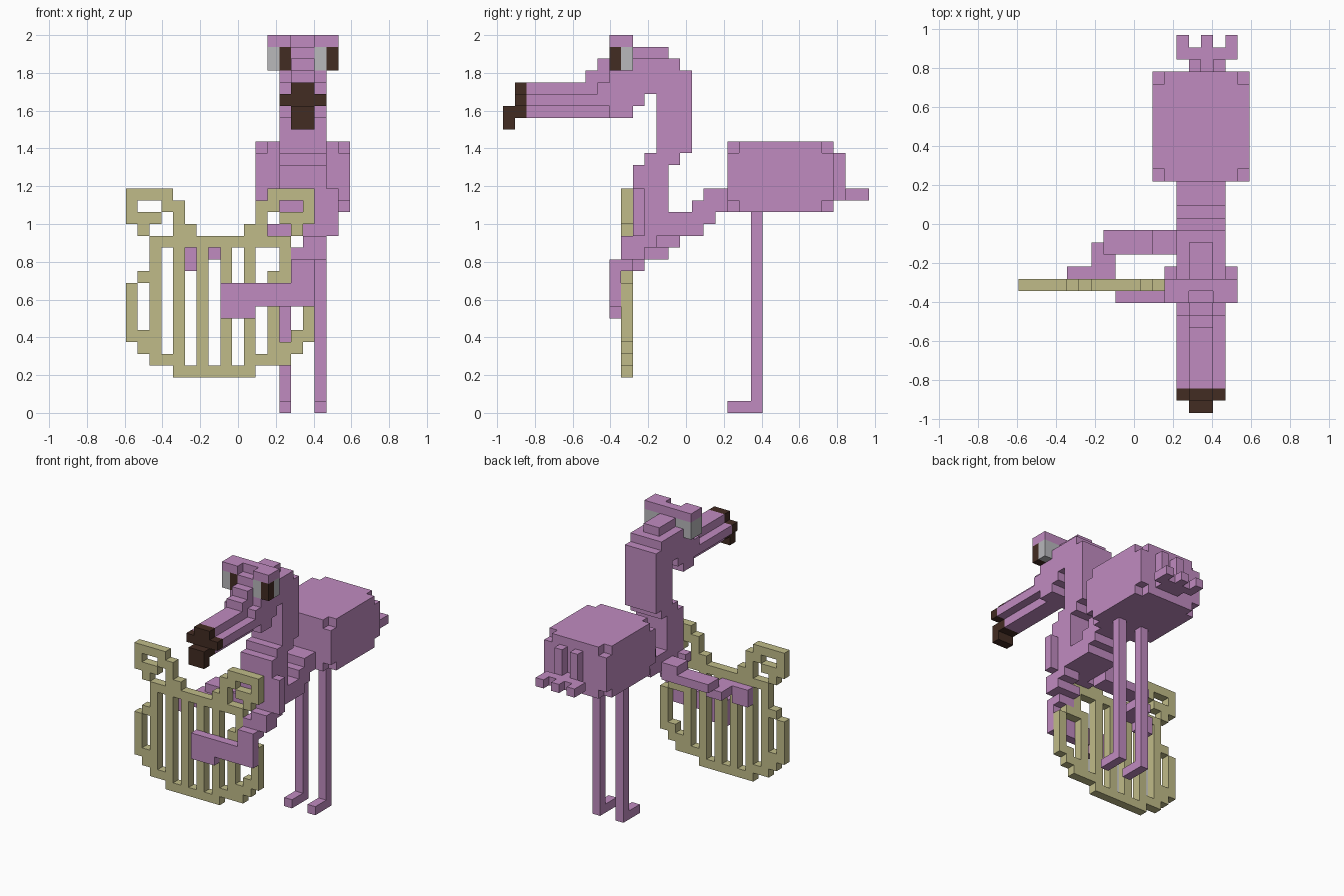
import bpy
import bmesh
from itertools import product
from mathutils import Vector

if "Cube" in bpy.data.objects:
    bpy.data.objects.remove(bpy.data.objects["Cube"], do_unlink=True)

UNIT = 1 / 16                          # edge length of one block
CORNER = Vector((-9.5, -15.5, 0))      # grid origin, in blocks


def material(name, *rgb):
    mat = bpy.data.materials.new(name)
    mat.use_nodes = True
    mat.diffuse_color = (*rgb, 1)
    mat.node_tree.nodes["Principled BSDF"].inputs["Base Color"].default_value = (*rgb, 1)
    return mat


PINK = material("orchid pink", .53, .26, .53)
GOLD = material("pale gold", .53, .5, .25)
DARK = material("dark brown", .055, .025, .016)
GREY = material("eye grey", .48, .48, .5)


def span(value):
    """A single block index, or an inclusive (first, last) pair."""
    first, last = value if isinstance(value, tuple) else (value, value)
    return range(first, last + 1)


def box(x, y, z):
    return set(product(span(x), span(y), span(z)))


def side_profile(rows, first_y, top, x):
    """Extrude a side drawing across x."""
    return {(i, first_y + j, top - k)
            for k, row in enumerate(rows.split())
            for j, mark in enumerate(row) if mark == "#" for i in span(x)}


def front_profile(rows, top, y):
    """One-block-thick plate from a front drawing."""
    return {(i, y, top - k)
            for k, row in enumerate(rows.split())
            for i, mark in enumerate(row) if mark == "#"}


def build(name, mat, *pieces):
    """Skin the union of all blocks, leaving out inner faces."""
    cells = set().union(*pieces)
    bm = bmesh.new()
    for cell in cells:
        for axis, sign in product(range(3), (-1, 1)):
            step = Vector((0, 0, 0))
            step[axis] = sign
            if tuple(int(c + s) for c, s in zip(cell, step)) in cells:
                continue
            u = Vector((0, 0, 0))
            u[(axis + 1) % 3] = sign
            v = Vector((0, 0, 0))
            v[(axis + 2) % 3] = 1
            middle = Vector(cell) + Vector((.5, .5, .5)) + step / 2 + CORNER
            ring = (-u - v, u - v, u + v, v - u)
            bm.faces.new([bm.verts.new((middle + r / 2) * UNIT) for r in ring])
    bmesh.ops.remove_doubles(bm, verts=bm.verts, dist=UNIT / 100)
    mesh = bpy.data.meshes.new(name)
    bm.to_mesh(mesh)
    bm.free()
    mesh.materials.append(mat)
    obj = bpy.data.objects.new(name, mesh)
    bpy.context.collection.objects.link(obj)
    return obj


# Torso: a block with its eight corners nibbled off
build("torso", PINK, box((11, 18), (19, 27), (17, 22))
      - set(product((11, 18), (19, 27), (17, 22))))

# Tail: two upright feathers and a three-pronged fan
build("tail", PINK, box(14, 28, (18, 21)), box(16, 28, (18, 21)), box(15, 28, 18),
      box((13, 17), 29, 18), *[box(x, 30, 18) for x in (13, 15, 17)])

# Legs with forward-pointing feet
for side, x in (("right", 13), ("left", 16)):
    build(side + "_leg", PINK, box(x, 21, (0, 16)), box(x, (19, 20), 0))

# Curved neck and head
NECK = """
...####....
.#######...
########...
####.###...
.##..###...
.....###...
.....###...
.....###...
....###....
...###.....
...###.....
...###...##
...###..###
...#######.
...######..
"""
build("neck_and_head", PINK, side_profile(NECK, 8, 29, (13, 16)))

# Narrow ridge from brow to beak, plus the wider beak edge
RIDGE = """
........#...
.......#####
......###...
.....##.....
######......
............
#######.....
"""
build("beak_and_crown", PINK, side_profile(RIDGE, 2, 31, (14, 15)),
      box((13, 16), (2, 7), 26))
build("beak_tip", DARK, box((14, 15), 1, (25, 27)), box((13, 16), 1, 26),
      box((14, 15), 0, (24, 25)))

# Eyes with pupils on the same side, under raised brows
for side, x in (("right", 12), ("left", 16)):
    pupil = box(x + 1, 9, (29, 30))
    build(side + "_eye", GREY, box((x, x + 1), (9, 10), (29, 30)) - pupil)
    build(side + "_pupil", DARK, pupil)
    build(side + "_brow", PINK, box((x, x + 1), (9, 10), 31))

# Left arm reaching around the front of the harp
build("left_arm", PINK, box(17, 11, (15, 18)), box((15, 16), (10, 12), 14),
      box((14, 16), (10, 11), 13), box((14, 15), (9, 10), 12),
      box((14, 15), 9, 11), box((8, 15), 9, (9, 10)), box((8, 10), 9, 8))

# Right arm holding the harp from behind
build("right_arm", PINK, box(12, 11, 15), box((11, 12), (13, 14), 15),
      box((7, 12), (13, 14), 14), box((6, 7), (12, 13), 13),
      box((4, 7), 11, 13), box((4, 5), 11, 12))

# Harp with scrolled horns and upright strings
HARP = """
####........####
#..##......##..#
###.#......#.###
.#..##....##..#.
..############..
..#.#.#.#.#..#..
..#.#.#.#.#..#..
.##.#.#.#.#.###.
#.#.#.#.#.#.#..#
#.#.#.#.#.#.#..#
#.#.#.#.#.#.#..#
#.#.#.#.#.#.#..#
###.#.#.#.#.#.##
.##.#.#.#.#.###.
..###.#.#.####..
....#######.....
"""
build("harp", GOLD, front_profile(HARP, 18, 10))
